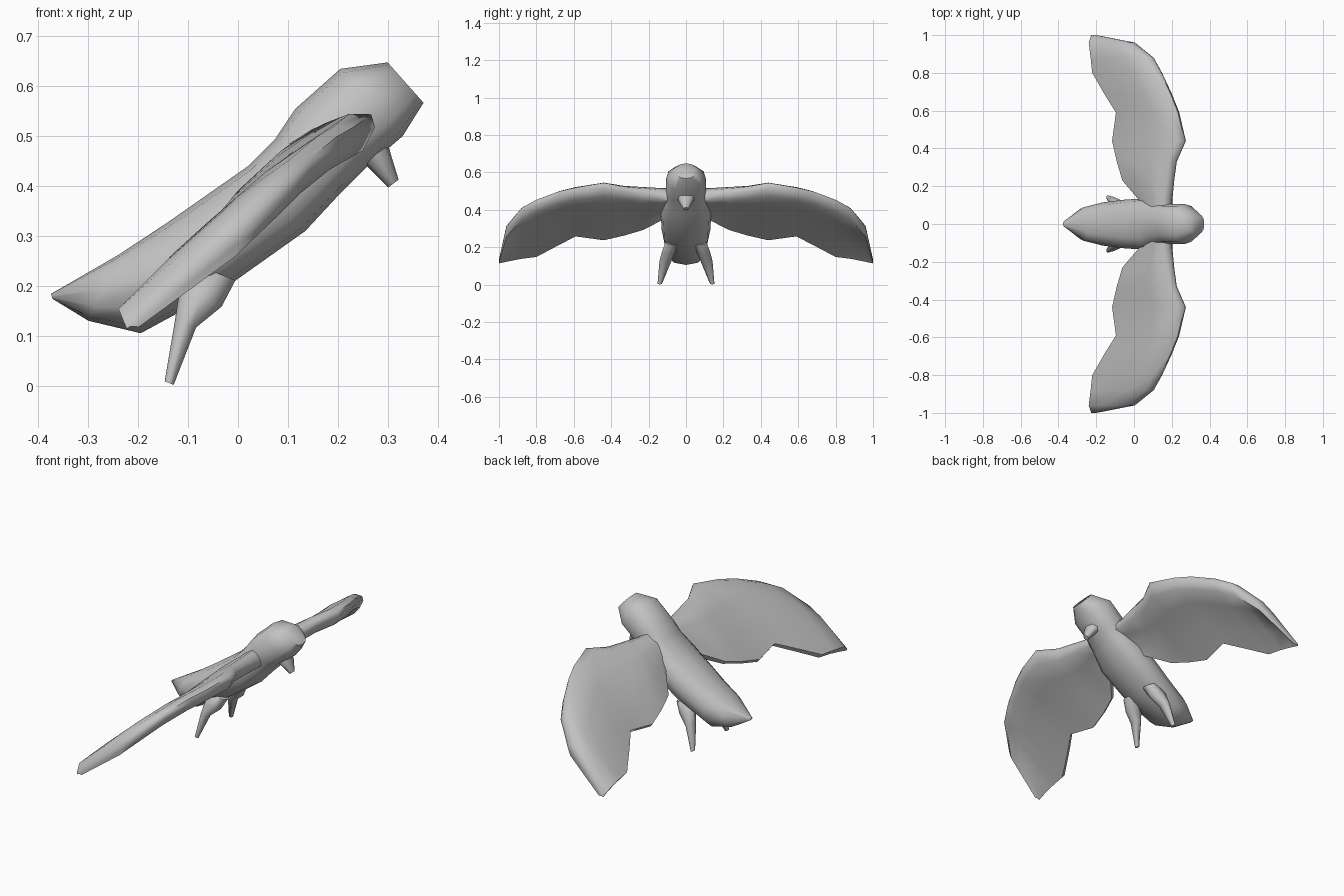
import bpy, bmesh, math
from mathutils import Vector

if "Cube" in bpy.data.objects:
    bpy.data.objects.remove(bpy.data.objects["Cube"])

grey = bpy.data.materials.new("plumage grey")
grey.diffuse_color = (0.54, 0.54, 0.54, 1)
grey.use_nodes = True
grey.node_tree.nodes["Principled BSDF"].inputs["Base Color"].default_value = grey.diffuse_color


def loft(name, rings, mirror=False, angle=50):
    """Skin a list of equal-length point rings, cap both ends."""
    bm = bmesh.new()
    rows = [[bm.verts.new(p) for p in r] for r in rings]
    n = len(rows[0])
    for a, b in zip(rows, rows[1:]):
        for i in range(n):
            j = (i + 1) % n
            bm.faces.new((a[i], a[j], b[j], b[i]))
    bm.faces.new(rows[0][::-1])
    bm.faces.new(rows[-1])
    if mirror:
        geo = bmesh.ops.duplicate(bm, geom=bm.verts[:] + bm.edges[:] + bm.faces[:])["geom"]
        for v in geo:
            if isinstance(v, bmesh.types.BMVert):
                v.co.y *= -1
    bmesh.ops.recalc_face_normals(bm, faces=bm.faces[:])
    me = bpy.data.meshes.new(name)
    bm.to_mesh(me)
    bm.free()
    me.materials.append(grey)
    ob = bpy.data.objects.new(name, me)
    bpy.context.collection.objects.link(ob)
    bpy.ops.object.select_all(action='DESELECT')
    ob.select_set(True)
    bpy.context.view_layer.objects.active = ob
    bpy.ops.object.shade_smooth_by_angle(angle=math.radians(angle))
    return ob


def oval(top, bottom, w, y=0, n=12, p=1.0):
    """Oval ring between two (x, z) points, half width w; p < 1 is boxier."""
    t, b = Vector((top[0], y, top[1])), Vector((bottom[0], y, bottom[1]))
    c, h = (t + b) / 2, (t - b) / 2

    def power(v):
        return math.copysign(abs(v) ** p, v) if abs(v) > 1e-6 else 0
    return [c + h * power(math.cos(a)) + Vector((0, w * power(math.sin(a)), 0))
            for a in (math.tau * i / n for i in range(n))]


# body, from tail tip to crown
loft("body", [oval(*s, p=.82) for s in (
    ((-.375, .184), (-.372, .174), .012),
    ((-.24, .262), (-.30, .13), .088),
    ((-.14, .328), (-.195, .105), .114),
    ((-.06, .384), (-.02, .20), .130),
    ((.02, .44), (.135, .31), .135),
    ((.075, .495), (.20, .38), .116),
    ((.115, .555), (.26, .44), .106),
    ((.205, .635), (.33, .50), .106),
    ((.30, .648), (.372, .567), .052))], angle=65)

# hooked beak
loft("beak", [oval(*s, n=8) for s in (
    ((.30, .49), (.24, .45), .045),
    ((.306, .465), (.258, .440), .043),
    ((.322, .413), (.301, .397), .014))], angle=60)

# legs, from thigh to foot
loft("legs", [oval((x - r, z + r * .4), (x + r, z - r * .4), w, y, 8) for x, y, z, r, w in (
    (-.04, .075, .225, .035, .035),
    (-.075, .093, .175, .042, .036),
    (-.105, .11, .125, .021, .032),
    (-.138, .14, .005, .009, .012))], mirror=True, angle=70)

# wings: span, leading edge x z, trailing edge x z, thickness, trailing bluntness
wing = []
for y, lx, lz, tx, tz, t, e in (
        (.06, .185, .50, .05, .37, .055, .4),
        (.13, .19, .50, .035, .355, .055, .3),
        (.23, .205, .51, -.055, .30, .052, .2),
        (.33, .22, .52, -.085, .27, .050, .2),
        (.44, .27, .54, -.11, .245, .050, .2),
        (.59, .235, .515, -.09, .265, .046, .2),
        (.68, .20, .495, -.145, .22, .045, .25),
        (.80, .145, .45, -.213, .158, .044, .3),
        (.88, .10, .405, -.220, .150, .044, .35),
        (.96, .0, .305, -.228, .138, .040, .5),
        (1.0, -.20, .128, -.225, .118, .012, .4)):
    lead, trail = Vector((lx, y, lz)), Vector((tx, y, tz))
    chord = trail - lead
    up = Vector((chord.z, 0, -chord.x)).normalized()
    wing.append([lead + chord * f + up * t * k for f, k in (
        (0, .1), (.07, .65), (.35, .85), (.7, .7), (1, e),
        (1, -e), (.7, -.25), (.35, -.5), (.12, -.85), (.02, -.4))])
loft("wings", wing, mirror=True, angle=65)
